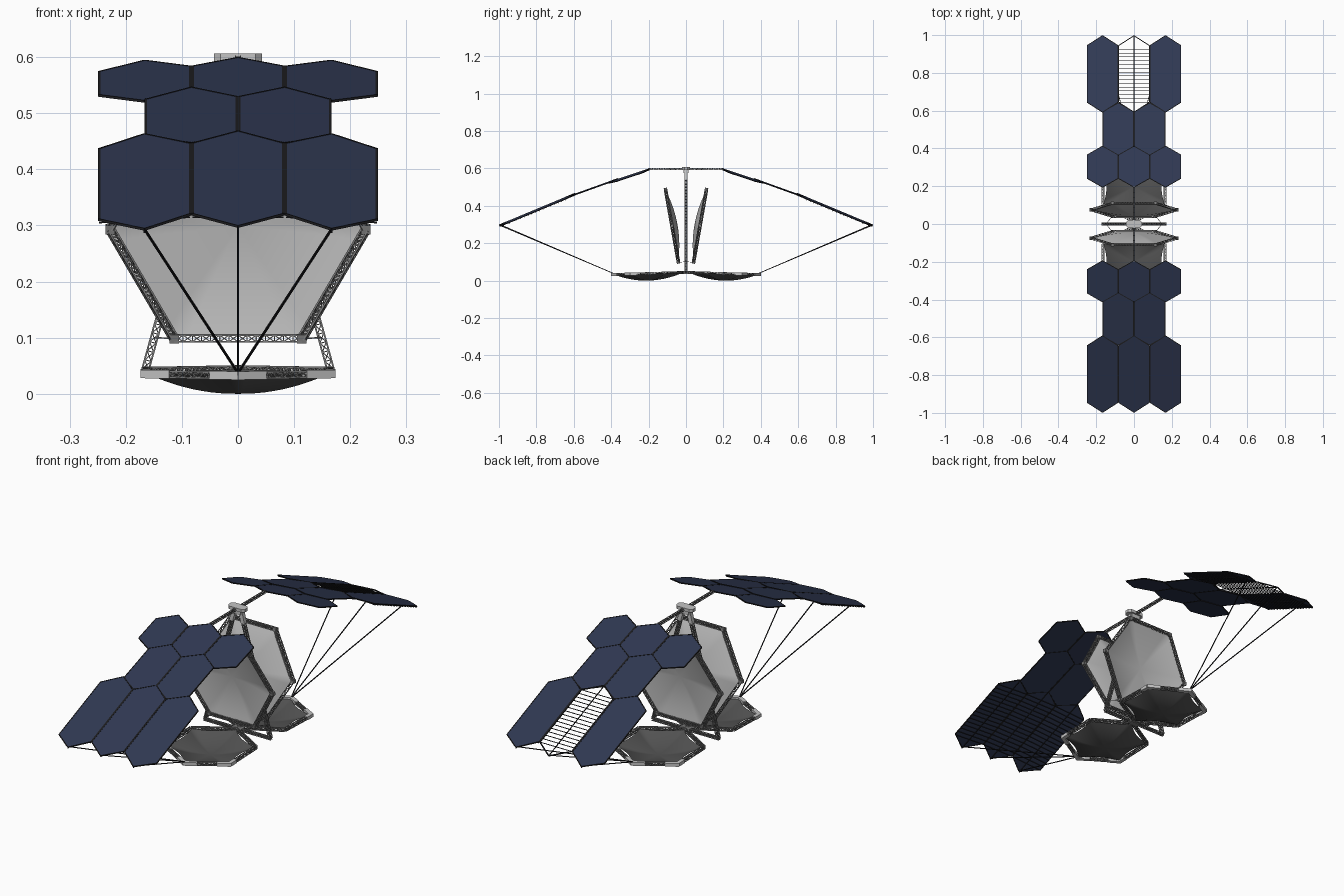
import bpy, bmesh, math
from mathutils import Vector as V

if "Cube" in bpy.data.objects:
    bpy.data.objects.remove(bpy.data.objects["Cube"])


def material(name, r, g, b):
    m = bpy.data.materials.new(name)
    m.diffuse_color = (r, g, b, 1)
    m.use_nodes = True
    m.node_tree.nodes["Principled BSDF"].inputs["Base Color"].default_value = m.diffuse_color
    return m


NAVY = material("navy_cells", 0.029, 0.040, 0.085)
BLACK = material("black_edging", 0.012, 0.012, 0.014)
SILVER = material("silver_reflector", 0.52, 0.52, 0.52)
DARK = material("dark_membrane", 0.085, 0.085, 0.085)
TRUSS = material("truss_grey", 0.20, 0.20, 0.20)
LIGHT = material("light_grey_metal", 0.55, 0.55, 0.55)


def finish(bm, name, mat, smooth=False):
    bmesh.ops.recalc_face_normals(bm, faces=bm.faces)
    me = bpy.data.meshes.new(name)
    bm.to_mesh(me)
    bm.free()
    me.materials.append(mat)
    ob = bpy.data.objects.new(name, me)
    bpy.context.collection.objects.link(ob)
    if smooth:
        for p in me.polygons:
            p.use_smooth = True
    return ob


def axes(a, b):
    d = (b - a).normalized()
    ref = V((0, 0, 1)) if abs(d.z) < 0.9 else V((0, 1, 0))
    s = d.cross(ref).normalized()
    return d, s, s.cross(d)


def strut(bm, a, b, r, r2=None):
    """Square bar from a to b, r and r2 are the half widths."""
    a, b = V(a), V(b)
    d, s, t = axes(a, b)
    r2 = r2 or r
    ring = [[bm.verts.new(p + s * r * i + t * r2 * j)
             for i, j in ((-1, -1), (1, -1), (1, 1), (-1, 1))] for p in (a, b)]
    for k in range(4):
        bm.faces.new((ring[0][k], ring[0][(k + 1) % 4], ring[1][(k + 1) % 4], ring[1][k]))
    bm.faces.new(ring[0])
    bm.faces.new(ring[1])


def truss(bm, a, b, w, bays, r=0.0016):
    """Four longerons with zigzag bracing on each side."""
    a, b = V(a), V(b)
    d, s, t = axes(a, b)
    offs = [(s * i + t * j) * w / 2 for i, j in ((-1, -1), (1, -1), (1, 1), (-1, 1))]
    for o in offs:
        strut(bm, a + o, b + o, r)
    for k in range(4):
        o1, o2 = offs[k], offs[(k + 1) % 4]
        for i in range(bays):
            p, q = a.lerp(b, i / bays), a.lerp(b, (i + 1) / bays)
            if i % 2:
                o1b, o2b = o2, o1
            else:
                o1b, o2b = o1, o2
            strut(bm, p + o1b, q + o2b, r * 0.6)
            strut(bm, p + o1, p + o2, r * 0.6)


def membrane(name, mat, place, R, start, scallop):
    """Bowed six-sided sheet; place(x, y, bow) gives the world position."""
    bm = bmesh.new()
    rings, n = 10, 72
    centre = bm.verts.new(place(0, 0, 1))
    prev = None
    for k in range(1, rings + 1):
        f, cur = k / rings, []
        for i in range(n):
            a = 2 * math.pi * i / n
            m = a % (math.pi / 3) - math.pi / 6
            edge = R * math.cos(math.pi / 6) / math.cos(m)
            u = math.tan(m) / math.tan(math.pi / 6)
            edge *= 1 - scallop * (1 - u * u)
            cur.append(bm.verts.new(place(edge * f * math.cos(a + start),
                                          edge * f * math.sin(a + start), 1 - f * f)))
        for i in range(n):
            j = (i + 1) % n
            if prev:
                bm.faces.new((prev[i], cur[i], cur[j], prev[j]))
            else:
                bm.faces.new((centre, cur[i], cur[j]))
        prev = cur
    return finish(bm, name, mat, True)


HW = 0.081      # half width of a panel
# near tip y, far tip y, shoulder length, near z, far z, panel centres
ROWS = [(0.195, 0.412, 0.046, 0.598, 0.526, (-0.1665, 0, 0.1665)),
        (0.365, 0.640, 0.046, 0.545, 0.446, (-0.083, 0.083)),
        (0.592, 0.997, 0.052, 0.467, 0.298, (-0.1665, 0, 0.1665))]

for side, tag in ((-1, "front"), (1, "back")):
    # Solar wing: sheets, black rims, battens
    cells, rims, battens = bmesh.new(), bmesh.new(), bmesh.new()
    for ri, (y0, y1, sh, z0, z1, xs) in enumerate(ROWS):
        for cx in xs:
            def pt(x, y, dz=0):
                z = z0 + (z1 - z0) * (y - y0) / (y1 - y0)
                return V((x, side * y, z - 0.06 * max(0, abs(x) - 0.083) + dz))
            out = [(cx, y0), (cx + HW, y0 + sh), (cx + HW, y1 - sh),
                   (cx, y1), (cx - HW, y1 - sh), (cx - HW, y0 + sh)]
            for k in range(6):
                strut(rims, pt(*out[k]), pt(*out[(k + 1) % 6]), 0.0022)
            bare = ri == 2 and cx == 0 and side == 1
            if not bare:
                top = [cells.verts.new(pt(x, y, 0.0018)) for x, y in out]
                bot = [cells.verts.new(pt(x, y, -0.0018)) for x, y in out]
                cells.faces.new(top)
                cells.faces.new(bot)
                for k in range(6):
                    j = (k + 1) % 6
                    cells.faces.new((top[k], top[j], bot[j], bot[k]))
            if ri == 2:     # ladder of battens under the long panels
                dz = 0 if bare else -0.005
                strut(battens, pt(cx, y0, dz), pt(cx, y1, dz), 0.0016)
                for i in range(16):
                    y = y0 + sh + (y1 - y0 - 2 * sh) * i / 15
                    strut(battens, pt(cx - HW, y, dz), pt(cx + HW, y, dz), 0.0013)
    finish(cells, tag + "_solar_sheets", NAVY)
    finish(rims, tag + "_panel_rims", BLACK)
    finish(battens, tag + "_panel_battens", BLACK)

    # Stay lines from the wing tips to the base
    bm = bmesh.new()
    for x in (-0.1665, 0, 0.1665):
        strut(bm, (x, side * 0.99, 0.298 - abs(x) * 0.03), (0, side * 0.385, 0.037), 0.0018)
    finish(bm, tag + "_stay_lines", BLACK)

    # Top boom carrying the wing
    bm = bmesh.new()
    truss(bm, (0, side * 0.015, 0.597), (0, side * 0.2, 0.597), 0.009, 14, 0.0012)
    finish(bm, tag + "_top_boom", TRUSS)

    # Upright reflector, bowed toward the middle
    c, v, n = V((0, side * 0.075, 0.293)), V((0, side * 0.175, 0.985)), V((0, -side * 0.985, 0.175))

    def up(x, y, bow=0):
        return c + V((x, 0, 0)) + v * y + n * 0.03 * bow
    membrane(tag + "_reflector", SILVER, up, 0.222, 0, 0.0)
    bm = bmesh.new()
    cor = [up(0.228 * math.cos(k * math.pi / 3), 0.228 * math.sin(k * math.pi / 3)) for k in range(6)]
    for k in range(6):
        truss(bm, cor[k], cor[(k + 1) % 6], 0.012, 14)
    for x in (-1, 1):   # thin links to the mast legs
        strut(bm, cor[4 if x < 0 else 5], (x * 0.15, 0, 0.1), 0.0012)
    finish(bm, tag + "_reflector_frame", TRUSS)
    bm = bmesh.new()
    for p in cor:
        strut(bm, p - v * 0.008, p + v * 0.008, 0.0085)
    finish(bm, tag + "_reflector_corner_blocks", TRUSS)

    # Base membrane, bowed downward with scalloped edges
    def low(x, y, bow=0):
        return V((x, side * (0.2 + y), 0.038 - 0.03 * y - 0.038 * bow))
    membrane(tag + "_base_membrane", DARK, low, 0.186, math.pi / 2, 0.10)
    cor = [low(0.19 * math.cos(k * math.pi / 3 + math.pi / 6),
               0.19 * math.sin(k * math.pi / 3 + math.pi / 6)) for k in range(6)]
    bm, box = bmesh.new(), bmesh.new()
    for k in range(6):
        a, b = cor[k], cor[(k + 1) % 6]
        truss(bm, a, b, 0.011, 12)
        if k in (0, 1):     # boxed ends on the outer edges
            for p, q in ((a, b), (b, a)):
                strut(box, p.lerp(q, -0.03), p.lerp(q, 0.28), 0.009, 0.0075)
    for k in (0, 2):        # boxed starts of the long sides
        q = cor[5] if k == 0 else cor[3]
        strut(box, cor[k], cor[k].lerp(q, 0.2), 0.009, 0.0075)
    finish(bm, tag + "_base_frame", TRUSS)
    finish(box, tag + "_base_corner_boxes", LIGHT)

# Central A-frame mast and cross beam
bm = bmesh.new()
for x in (-1, 1):
    truss(bm, (x * 0.165, 0, 0.043), (x * 0.014, 0, 0.59), 0.012, 34, 0.0015)
truss(bm, (-0.17, 0, 0.042), (0.17, 0, 0.042), 0.010, 22, 0.0015)
finish(bm, "a_frame_mast", TRUSS)

# Hub at the mast head, with a tapered collar below
bm = bmesh.new()
strut(bm, (-0.043, 0, 0.599), (0.043, 0, 0.599), 0.021, 0.007)
bmesh.ops.bevel(bm, geom=[e for e in bm.edges
                          if abs(e.verts[0].co.z - e.verts[1].co.z) > 0.01],
                offset=0.012, segments=1, affect='EDGES')
finish(bm, "mast_head", LIGHT)
bm = bmesh.new()
for x in (-1, 1):
    strut(bm, (x * 0.03, 0, 0.535), (x * 0.016, 0, 0.592), 0.009)
strut(bm, (-0.022, 0, 0.583), (0.022, 0, 0.583), 0.014, 0.009)
finish(bm, "mast_head_collar", LIGHT)

# Joint block at the middle of the base
bm = bmesh.new()
strut(bm, (-0.025, 0, 0.042), (0.025, 0, 0.042), 0.013, 0.008)
finish(bm, "base_joint", TRUSS)
